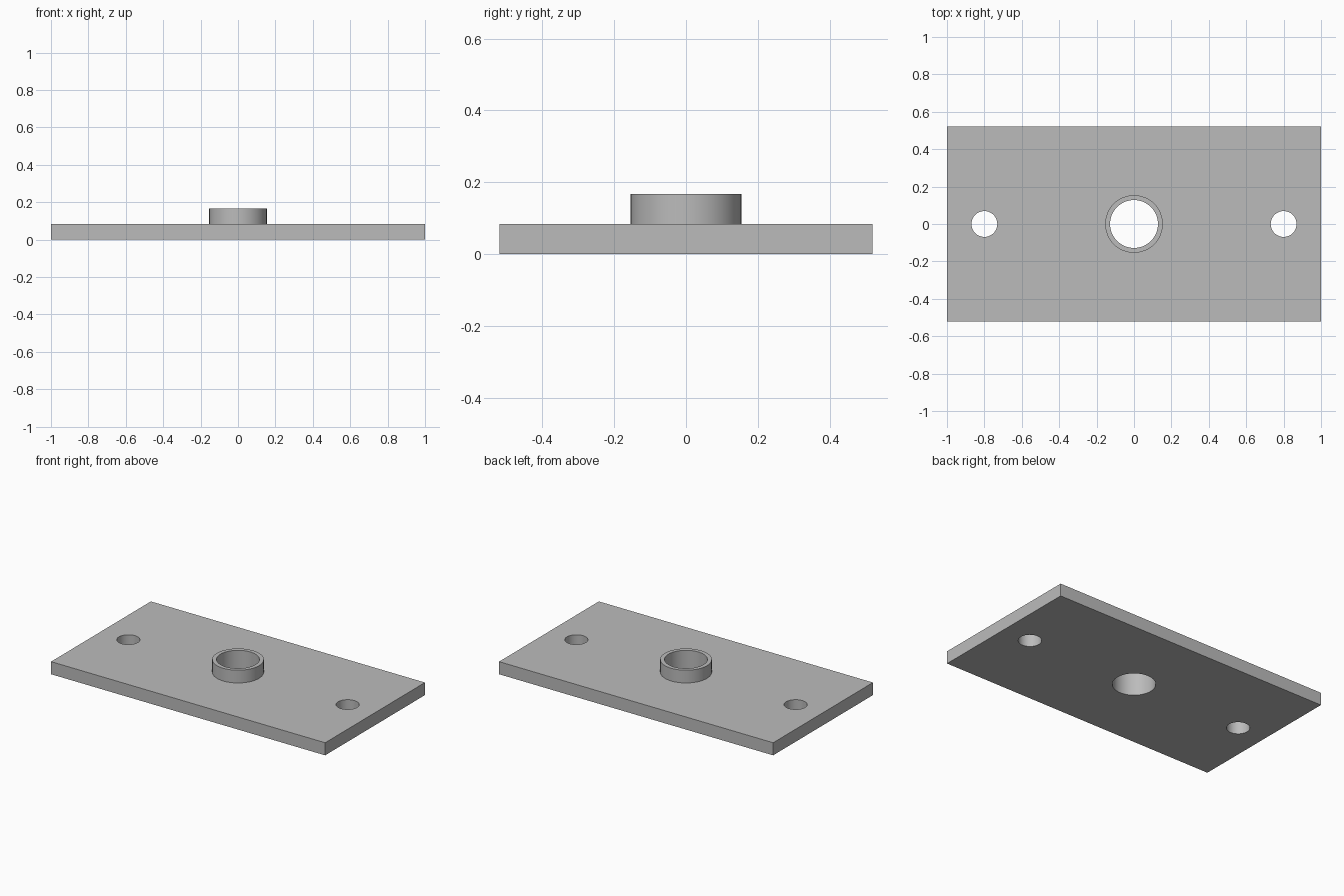
import bpy
import math

old = bpy.data.objects.get("Cube")
if old:
    bpy.data.objects.remove(old, do_unlink=True)

LENGTH, WIDTH, THICK = 2.0, 1.04, 0.083
TOP = 0.167

grey = bpy.data.materials.new("plain_grey")
grey.use_nodes = True
colour = (0.5, 0.5, 0.5, 1)
grey.diffuse_color = colour
grey.node_tree.nodes["Principled BSDF"].inputs["Base Color"].default_value = colour


def cylinder(name, radius, x, low, high):
    bpy.ops.mesh.primitive_cylinder_add(
        vertices=64, radius=radius, depth=high - low,
        location=(x, 0, (low + high) / 2))
    obj = bpy.context.object
    obj.name = name
    obj.data.materials.append(grey)
    return obj


def combine(body, tool, operation):
    """Apply a boolean to the body, then discard the tool."""
    mod = body.modifiers.new(tool.name, "BOOLEAN")
    mod.object, mod.operation, mod.solver = tool, operation, "EXACT"
    bpy.context.view_layer.objects.active = body
    bpy.ops.object.modifier_apply(modifier=mod.name)
    bpy.data.objects.remove(tool, do_unlink=True)


# Flat mounting plate
bpy.ops.mesh.primitive_cube_add(size=1, location=(0, 0, THICK / 2))
plate = bpy.context.object
plate.name = "flanged_plate"
plate.scale = (LENGTH, WIDTH, THICK)
bpy.ops.object.transform_apply(location=True, rotation=False, scale=True)
plate.data.materials.append(grey)

# Raised collar around the centre bore
combine(plate, cylinder("collar", 0.154, 0, THICK / 2, TOP), "UNION")

# Centre bore and the two bolt holes, all cut right through
for name, radius, x in (("bore", 0.128, 0),
                        ("bolt_hole_left", 0.069, 0.8),
                        ("bolt_hole_right", 0.069, -0.8)):
    combine(plate, cylinder(name, radius, x, -0.1, 0.3), "DIFFERENCE")

# Round walls smooth, edges sharp
bpy.ops.object.select_all(action="DESELECT")
plate.select_set(True)
bpy.context.view_layer.objects.active = plate
bpy.ops.object.shade_smooth_by_angle(angle=math.radians(30))
